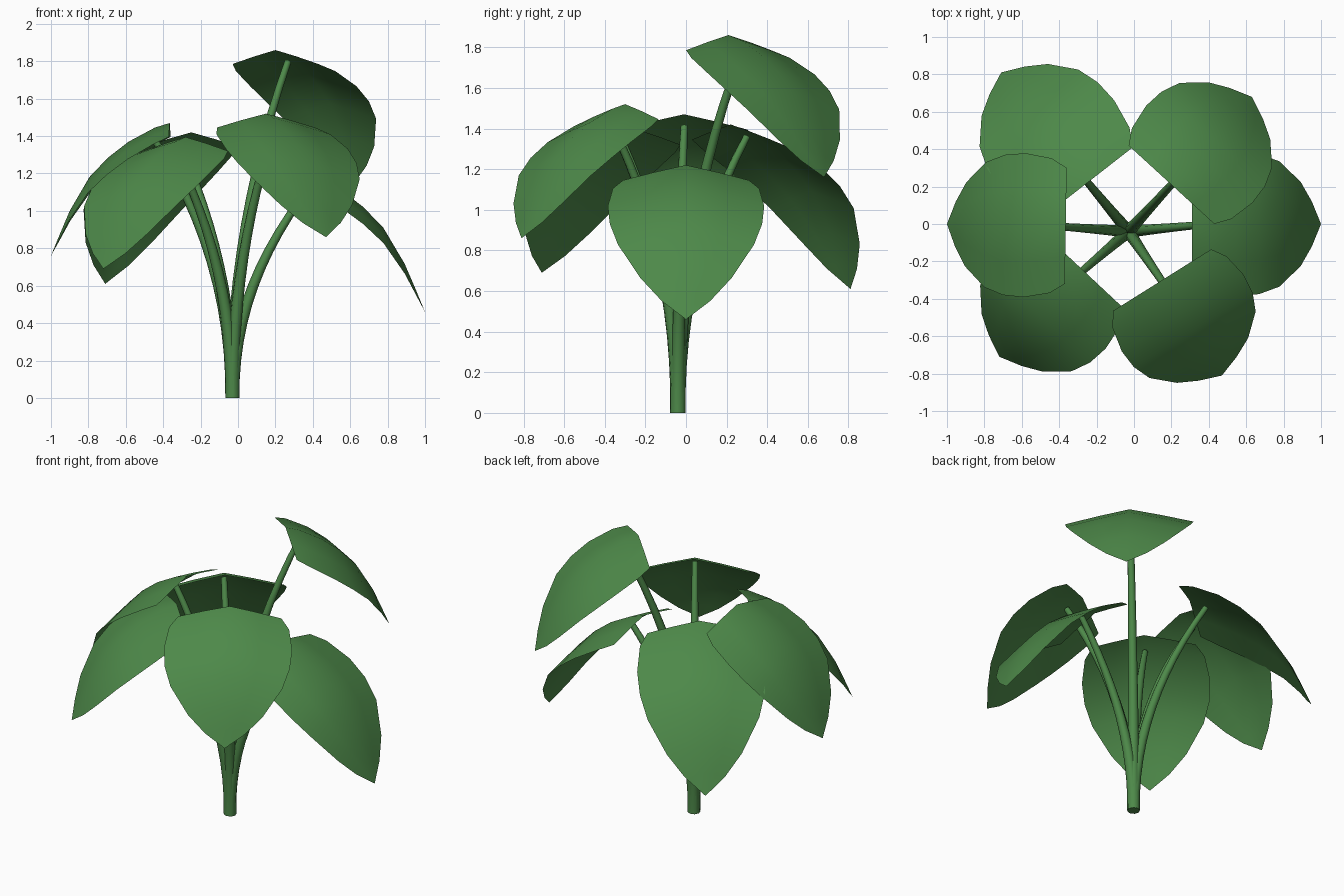
import bpy, bmesh, math
from mathutils import Vector

if "Cube" in bpy.data.objects:
    bpy.data.objects.remove(bpy.data.objects["Cube"])

green = bpy.data.materials.new("leaf green")
green.diffuse_color = (0.075, 0.25, 0.067, 1)
green.use_nodes = True
green.node_tree.nodes["Principled BSDF"].inputs["Base Color"].default_value = green.diffuse_color

# Leaf rows: distance outward, drop, half width
ROWS = [(0, 0, .31), (.08, -.025, .36), (.22, -.10, .385), (.33, -.185, .375),
        (.43, -.29, .335), (.535, -.47, .225), (.59, -.60, .12), (.635, -.71, 0)]
COLS = (-1, -.5, 0, .5, 1)
ROOT = Vector((-.03, -.04, 0))


def finish(obj):
    obj.data.materials.clear()
    obj.data.materials.append(green)
    bpy.ops.object.select_all(action='DESELECT')
    obj.select_set(True)
    bpy.context.view_layer.objects.active = obj
    bpy.ops.object.shade_smooth_by_angle(angle=math.radians(50))


def make_leaf(name, base, tip):
    """Arched sheet hanging from the base point out to the tip."""
    base, tip = Vector(base), Vector(tip)
    out = Vector((tip.x - base.x, tip.y - base.y, 0))
    reach = out.length / .635
    fall = (base.z - tip.z) / .71
    out.normalize()
    side = Vector((-out.y, out.x, 0))
    bm = bmesh.new()
    grid = []
    for r, h, w in ROWS:
        row = []
        for t in (COLS if w else (0,)):
            v = w * t
            sag = .27 * abs(v) ** 1.1
            p = base + out * r * reach + side * v
            p.z += h * fall - sag
            row.append(bm.verts.new(p))
        grid.append(row)
    for a, b in zip(grid, grid[1:]):
        for i in range(4):
            if len(b) == 1:
                bm.faces.new((a[i], b[0], a[i + 1]))
            else:
                bm.faces.new((a[i], b[i], b[i + 1], a[i + 1]))
    mesh = bpy.data.meshes.new(name)
    bm.to_mesh(mesh)
    bm.free()
    obj = bpy.data.objects.new(name, mesh)
    bpy.context.collection.objects.link(obj)
    finish(obj)
    return base + out * .1 + Vector((0, 0, -.06))


def make_stem(name, end):
    """Tapered tube rising from the shared root and bending outward."""
    ctrl = Vector((ROOT.x, ROOT.y, end.z * .53))
    cu = bpy.data.curves.new(name, 'CURVE')
    cu.dimensions = '3D'
    cu.bevel_depth = 1
    cu.bevel_resolution = 2
    cu.use_fill_caps = True
    sp = cu.splines.new('POLY')
    n = 12
    sp.points.add(n)
    for i in range(n + 1):
        t = i / n
        p = ROOT * (1 - t) ** 2 + ctrl * 2 * t * (1 - t) + end * t * t
        sp.points[i].co = (*p, 1)
        sp.points[i].radius = .038 - .02 * t
    obj = bpy.data.objects.new(name, cu)
    bpy.context.collection.objects.link(obj)
    bpy.ops.object.select_all(action='DESELECT')
    obj.select_set(True)
    bpy.context.view_layer.objects.active = obj
    bpy.ops.object.convert(target='MESH')
    finish(bpy.context.view_layer.objects.active)


# Leaf position: base point, tip point
LEAVES = {
    "left": ((-.365, -.01, 1.47), (-1, 0, .76)),
    "right": ((.31, 0, 1.22), (1, 0, .46)),
    "back_right": ((.20, .21, 1.86), (.63, .68, 1.16)),
    "front_right": ((.15, -.30, 1.52), (.47, -.81, .86)),
    "front_left": ((-.28, -.24, 1.395), (-.72, -.71, .69)),
    "back_left": ((-.25, .22, 1.42), (-.71, .81, .61)),
}
for place, (base, tip) in LEAVES.items():
    end = make_leaf(place + "_leaf", base, tip)
    make_stem(place + "_stem", end)
